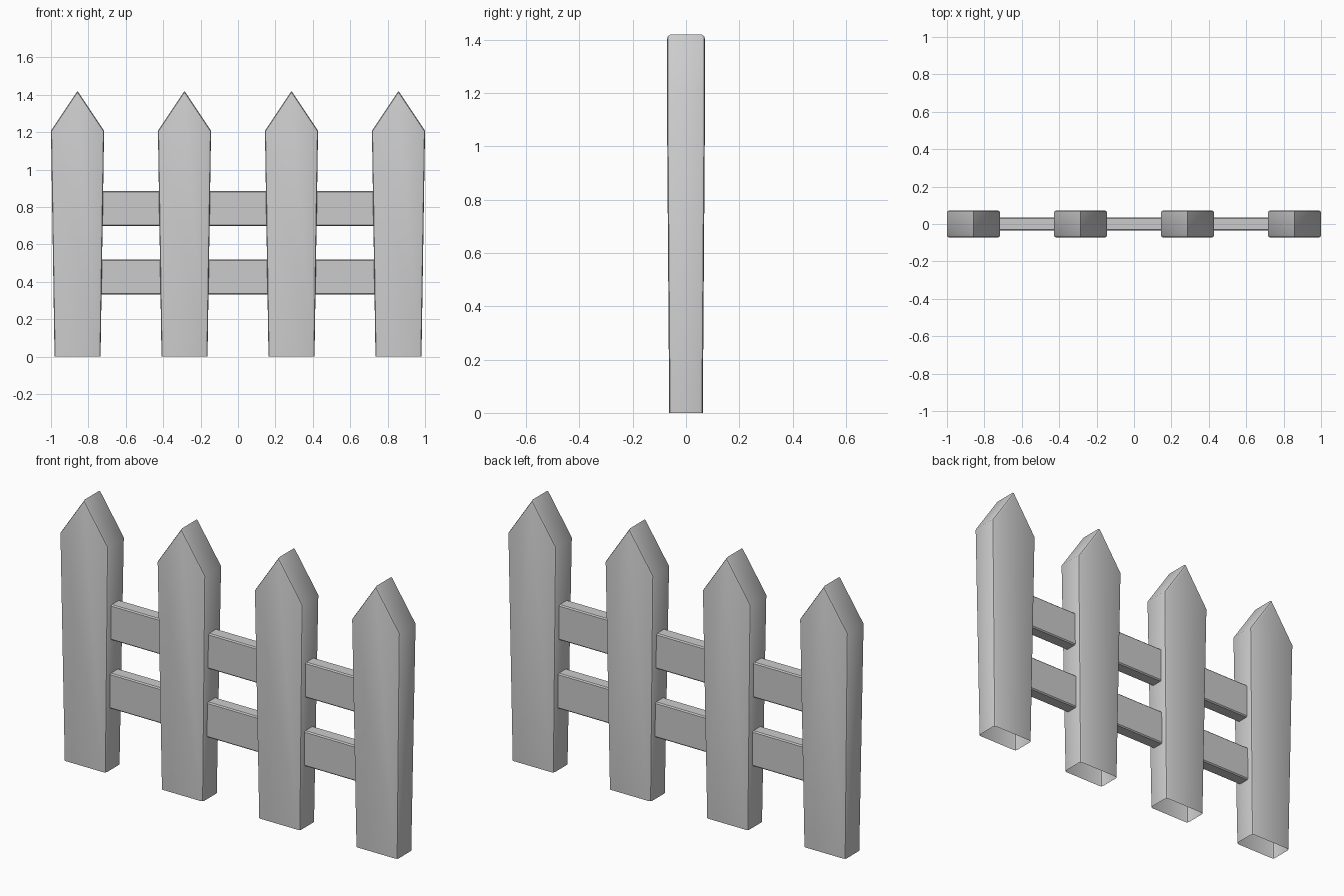
import bpy, bmesh

if "Cube" in bpy.data.objects:
    bpy.data.objects.remove(bpy.data.objects["Cube"])

BASE_W, BASE_D = 0.123, 0.063   # picket half sizes at the ground
TOP_W, TOP_D = 0.142, 0.072     # picket half sizes at the shoulder
SHOULDER, TIP = 1.207, 1.42


def finish(bm, name):
    bmesh.ops.recalc_face_normals(bm, faces=bm.faces)
    mesh = bpy.data.meshes.new(name)
    bm.to_mesh(mesh)
    bm.free()
    obj = bpy.data.objects.new(name, mesh)
    bpy.context.collection.objects.link(obj)
    bpy.ops.object.select_all(action='DESELECT')
    obj.select_set(True)
    bpy.context.view_layer.objects.active = obj
    bpy.ops.object.shade_smooth_by_angle(angle=0.6)
    return obj


def picket(name, x):
    # pointed outline, flaring upwards, open at the bottom
    outline = [(-BASE_W, BASE_D, 0), (BASE_W, BASE_D, 0), (TOP_W, TOP_D, SHOULDER),
               (0, TOP_D, TIP), (-TOP_W, TOP_D, SHOULDER)]
    bm = bmesh.new()
    front = [bm.verts.new((px, -d, z)) for px, d, z in outline]
    back = [bm.verts.new((px, d, z)) for px, d, z in outline]
    bm.faces.new(front)
    bm.faces.new(back[::-1])
    for i in range(1, 5):
        j = (i + 1) % 5
        bm.faces.new((front[j], front[i], back[i], back[j]))
    bmesh.ops.recalc_face_normals(bm, faces=bm.faces)
    # soften the front and back outlines
    rim = [e for e in bm.edges if not e.is_boundary
           and e.verts[0].co.y * e.verts[1].co.y > 0]
    bmesh.ops.bevel(bm, geom=rim, offset=0.012, segments=2, profile=0.5,
                    affect='EDGES')
    finish(bm, name).location.x = x


def rail(name, z0, z1):
    # long board running through all pickets
    bm = bmesh.new()
    bmesh.ops.create_cube(bm, size=1)
    bmesh.ops.scale(bm, vec=(1.64, 0.07, z1 - z0), verts=bm.verts)
    long_edges = [e for e in bm.edges
                  if abs(e.verts[0].co.x - e.verts[1].co.x) > 1]
    bmesh.ops.bevel(bm, geom=long_edges, offset=0.006, segments=1,
                    affect='EDGES')
    finish(bm, name).location.z = (z0 + z1) / 2


for i in range(4):
    picket(f"picket_{i + 1}", -0.858 + i * 0.572)

rail("lower_rail", 0.332, 0.52)
rail("upper_rail", 0.698, 0.886)
